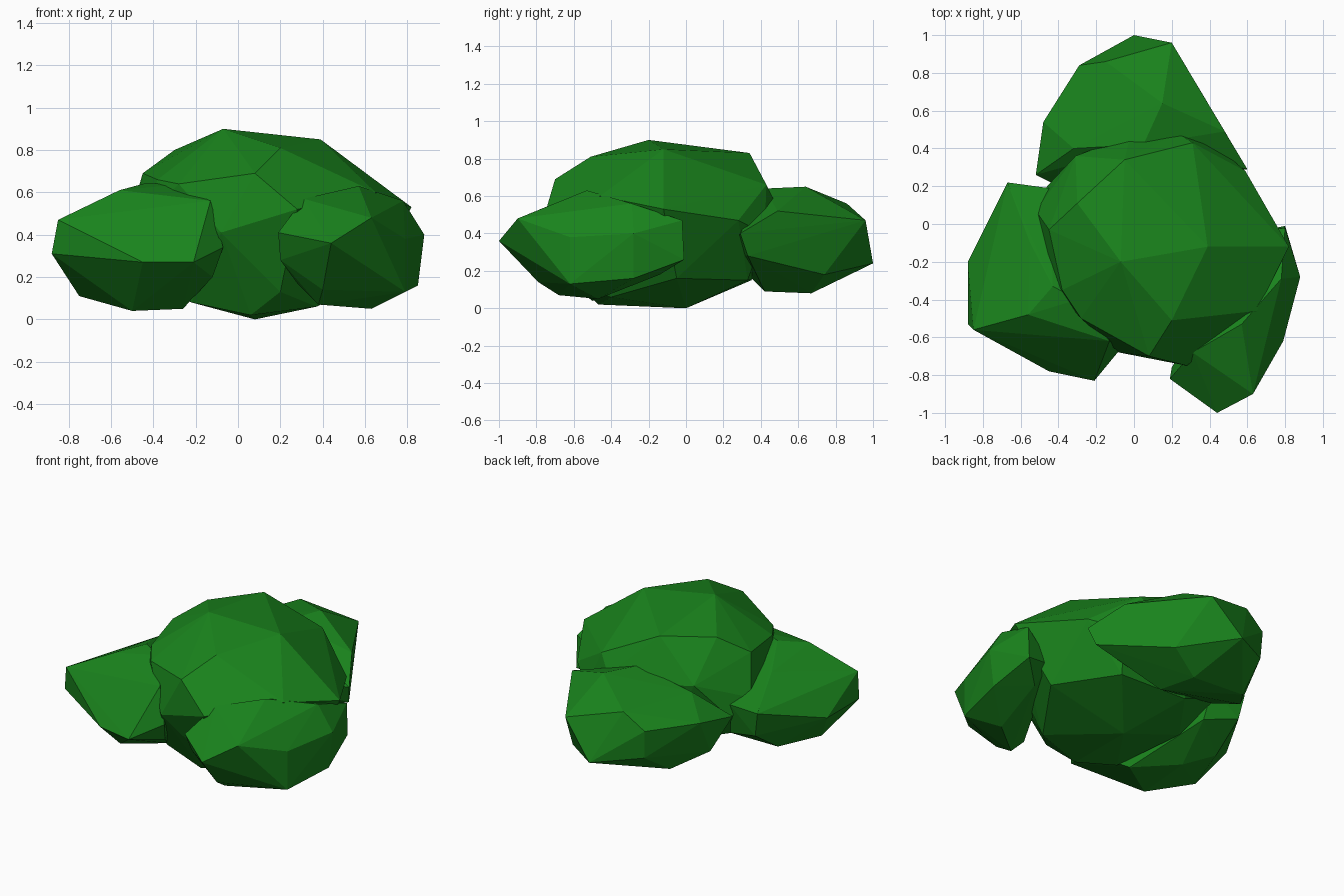
import bpy, bmesh

leaf = bpy.data.materials.new("leaf_green")
leaf.diffuse_color = (0.01, 0.23, 0.012, 1)


def clump(name, points):
    """Faceted foliage clump: convex hull around its corner points."""
    bm = bmesh.new()
    for p in points:
        bm.verts.new(p)
    hull = bmesh.ops.convex_hull(bm, input=bm.verts[:])
    loose = {v for v in hull["geom_interior"] + hull["geom_unused"]
             if isinstance(v, bmesh.types.BMVert)}
    bmesh.ops.delete(bm, geom=list(loose), context='VERTS')
    bmesh.ops.recalc_face_normals(bm, faces=bm.faces[:])
    me = bpy.data.meshes.new(name)
    bm.to_mesh(me)
    bm.free()
    me.materials.append(leaf)
    ob = bpy.data.objects.new(name, me)
    bpy.context.collection.objects.link(ob)
    return ob


# Large central clump: crown, shoulders, waist, underside
clump("main_clump", [
    (-0.07, -0.20, 0.90), (0.39, -0.12, 0.85), (-0.05, 0.34, 0.83), (-0.30, 0.11, 0.80),
    (0.20, -0.51, 0.81), (-0.28, -0.50, 0.64), (0.31, 0.43, 0.66),
    (-0.45, -0.03, 0.69), (0.08, -0.70, 0.69), (0.65, -0.46, 0.60), (0.82, -0.12, 0.53),
    (-0.38, -0.35, 0.66), (-0.31, 0.36, 0.58), (0.59, 0.28, 0.47), (0.23, 0.48, 0.56),
    (0.28, -0.75, 0.52), (-0.02, 0.47, 0.55), (-0.52, 0.07, 0.45), (-0.46, -0.30, 0.45),
    (-0.08, -0.68, 0.41), (0.43, 0.42, 0.40), (-0.46, 0.20, 0.35),
    (0.20, -0.57, 0.13), (0.06, -0.47, 0.02), (-0.22, -0.42, 0.08), (0.37, -0.40, 0.06),
    (0.08, 0.00, 0.00), (0.37, 0.33, 0.15), (-0.10, 0.35, 0.15), (-0.35, 0.00, 0.15),
    (0.60, -0.05, 0.16)])

# Front left clump
clump("left_clump", [
    (-0.67, 0.22, 0.44), (-0.64, 0.20, 0.28), (-0.45, 0.19, 0.43), (-0.42, 0.14, 0.22),
    (-0.88, -0.20, 0.31), (-0.88, -0.53, 0.31), (-0.85, -0.56, 0.47),
    (-0.56, -0.48, 0.61), (-0.55, -0.10, 0.56), (-0.43, -0.33, 0.645), (-0.30, -0.40, 0.635),
    (-0.13, -0.62, 0.56), (-0.45, -0.78, 0.27), (-0.21, -0.83, 0.27), (-0.07, -0.66, 0.34),
    (-0.12, -0.58, 0.20), (-0.26, -0.35, 0.05), (-0.50, -0.50, 0.04), (-0.50, -0.15, 0.07),
    (-0.75, -0.33, 0.11), (-0.65, -0.02, 0.13)])

# Front right clump
clump("right_clump", [
    (0.44, -1.00, 0.36), (0.19, -0.82, 0.41), (0.63, -0.90, 0.48), (0.31, -0.68, 0.57),
    (0.57, -0.53, 0.63), (0.78, -0.29, 0.56), (0.80, -0.02, 0.47), (0.80, -0.01, 0.26),
    (0.88, -0.28, 0.40), (0.79, -0.62, 0.13), (0.79, -0.62, 0.38), (0.85, -0.28, 0.16),
    (0.63, -0.47, 0.05), (0.38, -0.68, 0.07), (0.40, -0.79, 0.14), (0.20, -0.76, 0.28),
    (0.28, -0.68, 0.17), (0.60, -0.05, 0.30), (0.65, -0.14, 0.18)])

# Back clump
clump("back_clump", [
    (0.00, 1.00, 0.24), (0.20, 0.96, 0.47), (-0.15, 0.86, 0.56), (-0.29, 0.84, 0.46),
    (0.15, 0.64, 0.65), (0.05, 0.42, 0.64), (-0.32, 0.40, 0.56), (-0.48, 0.54, 0.45),
    (-0.52, 0.26, 0.40), (-0.42, 0.21, 0.30), (0.60, 0.29, 0.40), (0.48, 0.49, 0.52),
    (0.57, 0.33, 0.28), (0.30, 0.74, 0.18), (0.10, 0.67, 0.08), (0.15, 0.42, 0.09),
    (-0.32, 0.62, 0.14), (-0.47, 0.42, 0.22), (-0.28, 0.83, 0.28)])
